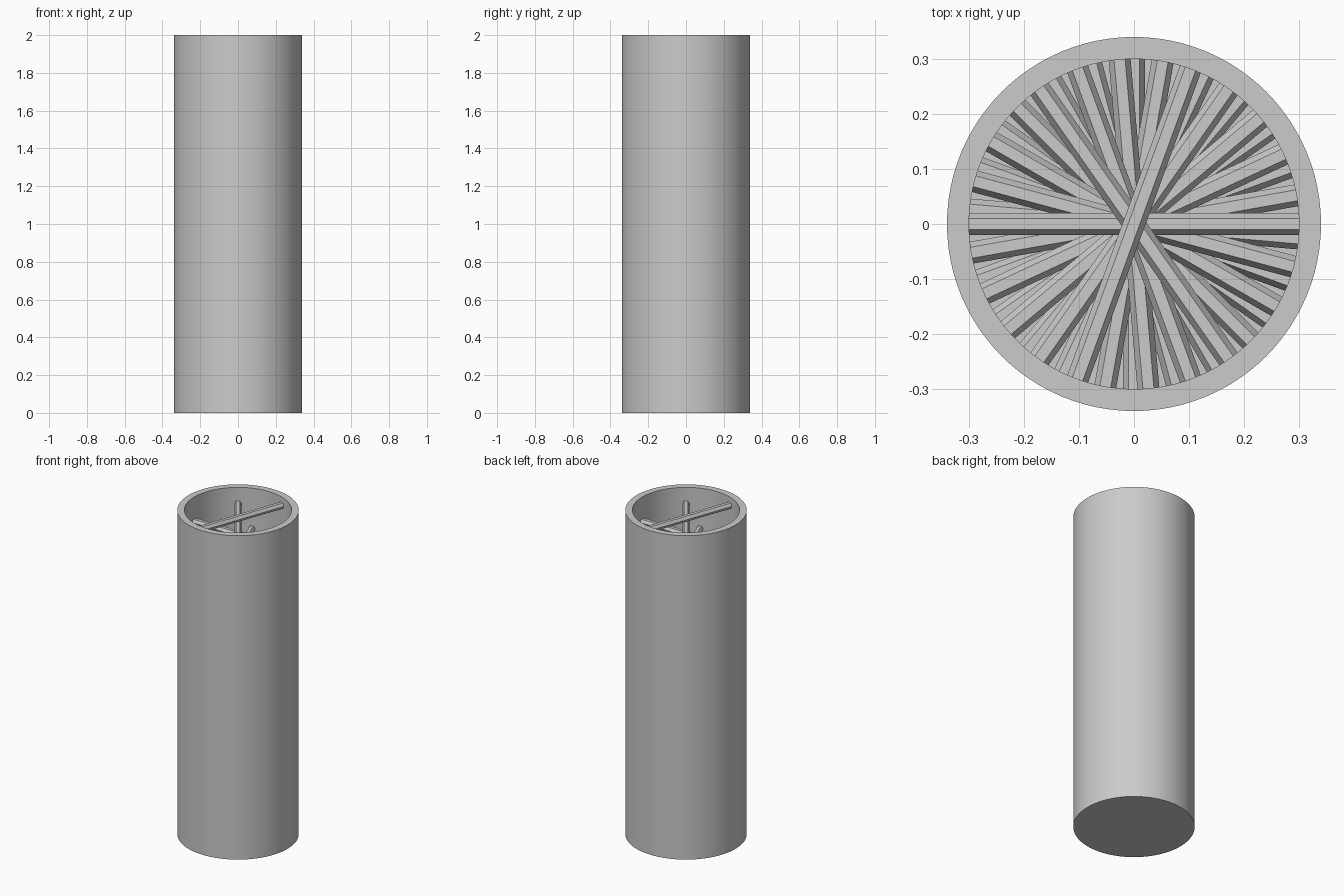
import bpy
import bmesh
from math import radians, pi
from mathutils import Matrix

cube = bpy.data.objects.get("Cube")
if cube:
    bpy.data.objects.remove(cube, do_unlink=True)

HEIGHT = 2.0
OUTER, INNER = 0.34, 0.30
FLOOR = 0.03
PEG_RADIUS = 0.02
PEG_GAP = 0.05
PEG_COUNT = 39
PEG_TURN = radians(125)

# Single grey material
grey = bpy.data.materials.new("light_grey")
grey.use_nodes = True
colour = (0.6, 0.6, 0.6, 1)
grey.diffuse_color = colour
grey.node_tree.nodes["Principled BSDF"].inputs["Base Color"].default_value = colour


def add_object(name, bm):
    bmesh.ops.recalc_face_normals(bm, faces=bm.faces)
    mesh = bpy.data.meshes.new(name)
    bm.to_mesh(mesh)
    bm.free()
    mesh.materials.append(grey)
    obj = bpy.data.objects.new(name, mesh)
    bpy.context.collection.objects.link(obj)
    return obj


# Tube: a closed-bottom profile spun around the vertical axis
bm = bmesh.new()
profile = [(0, 0), (OUTER, 0), (OUTER, HEIGHT), (INNER, HEIGHT), (INNER, FLOOR), (0, FLOOR)]
points = [bm.verts.new((r, 0, z)) for r, z in profile]
edges = [bm.edges.new(pair) for pair in zip(points, points[1:])]
bmesh.ops.spin(bm, geom=points + edges, cent=(0, 0, 0), axis=(0, 0, 1),
               angle=2 * pi, steps=96, use_duplicate=False)
bmesh.ops.remove_doubles(bm, verts=bm.verts, dist=0.0001)
tube = add_object("tube", bm)
bpy.ops.object.select_all(action="DESELECT")
tube.select_set(True)
bpy.context.view_layer.objects.active = tube
bpy.ops.object.shade_smooth_by_angle(angle=radians(30))

# Pegs: six-sided rods across the tube, each turned from the one below
bm = bmesh.new()
lay_flat = Matrix.Rotation(pi / 2, 4, "Y") @ Matrix.Rotation(pi / 6, 4, "Z")
probe = bmesh.new()
bmesh.ops.create_cone(probe, segments=6, radius1=1, radius2=1, depth=1)
# Turn the rod so that a flat side faces up
top = max((lay_flat @ v.co).z for v in probe.verts)
probe.free()
if top > 0.95:
    lay_flat = Matrix.Rotation(pi / 2, 4, "Y")
for i in range(PEG_COUNT):
    place = (Matrix.Translation((0, 0, PEG_GAP * (i + 1)))
             @ Matrix.Rotation(PEG_TURN * i, 4, "Z") @ lay_flat)
    bmesh.ops.create_cone(bm, cap_ends=True, segments=6, radius1=PEG_RADIUS,
                          radius2=PEG_RADIUS, depth=2 * INNER + 0.01, matrix=place)
add_object("spiral_pegs", bm)
